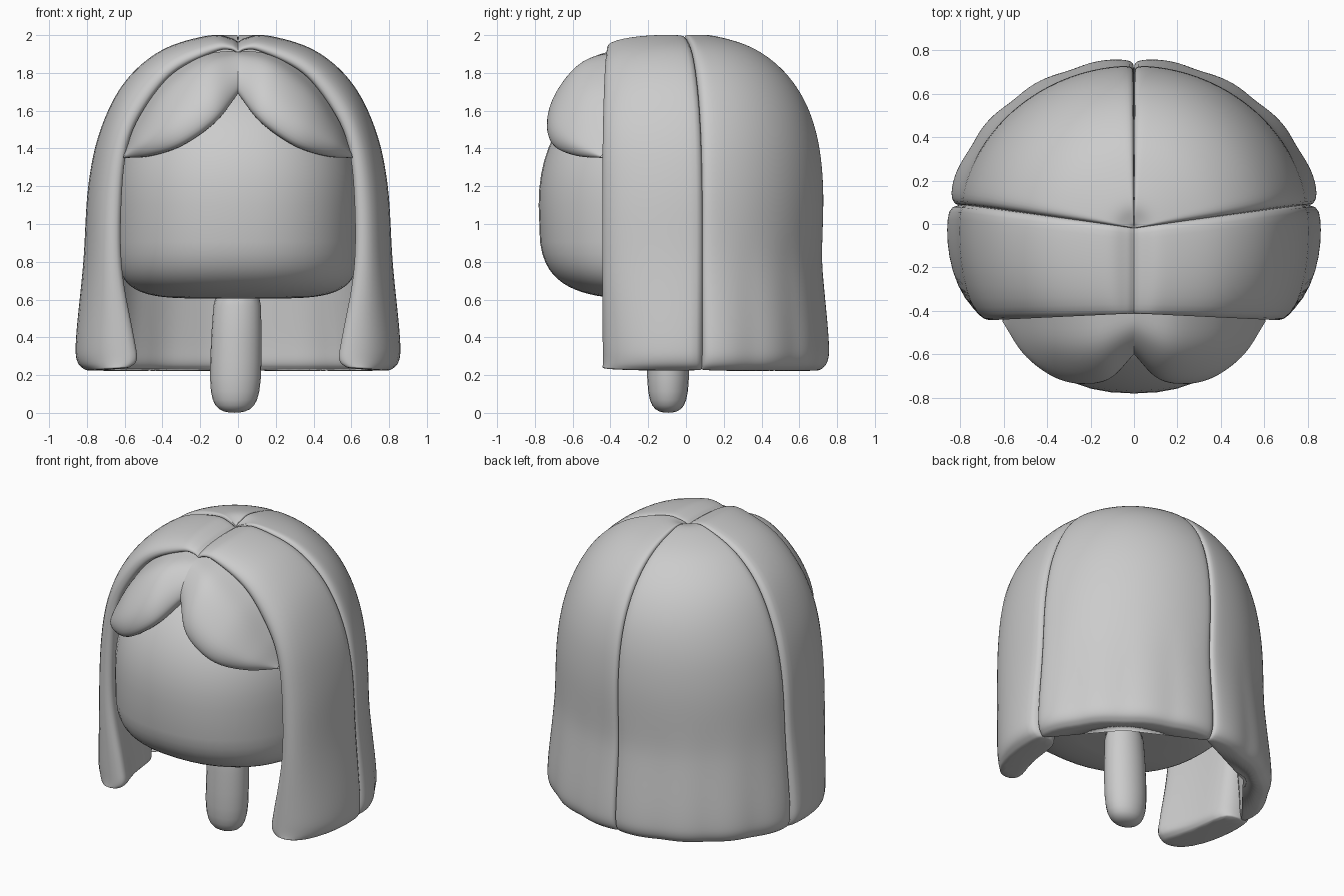
import bpy, bmesh, math
from mathutils import Vector

if "Cube" in bpy.data.objects:
    bpy.data.objects.remove(bpy.data.objects["Cube"])


def spline(pts, n):
    """Sample n+1 points on a smooth curve through the control points."""
    p = [Vector(q) for q in pts]
    p = [p[0] * 2 - p[1]] + p + [p[-1] * 2 - p[-2]]
    out, segs = [], len(pts) - 1
    for k in range(n + 1):
        f = k / n * segs
        i = min(int(f), segs - 1)
        t = f - i
        a, b, c, d = p[i:i + 4]
        out.append(0.5 * (2 * b + (c - a) * t + (2 * a - 5 * b + 4 * c - d) * t * t
                          + (3 * b - a - 3 * c + d) * t ** 3))
    return out


def loft(name, rings, closed=True, cap_start=False, cap_end=False, mirror=False, sub=1):
    """Skin a row of point rings into a smooth object."""
    bm = bmesh.new()
    vs = [[bm.verts.new(q) for q in r] for r in rings]
    n = len(vs[0])
    for a, b in zip(vs, vs[1:]):
        for j in range(n if closed else n - 1):
            k = (j + 1) % n
            bm.faces.new((a[j], a[k], b[k], b[j]))
    if cap_start:
        bm.faces.new(vs[0])
    if cap_end:
        bm.faces.new(vs[-1])
    bmesh.ops.remove_doubles(bm, verts=bm.verts, dist=1e-5)
    bmesh.ops.recalc_face_normals(bm, faces=bm.faces)
    me = bpy.data.meshes.new(name)
    bm.to_mesh(me)
    bm.free()
    for f in me.polygons:
        f.use_smooth = True
    ob = bpy.data.objects.new(name, me)
    bpy.context.collection.objects.link(ob)
    if mirror:
        m = ob.modifiers.new("mirror", 'MIRROR')
        m.use_mirror_merge = False
    if sub:
        s = ob.modifiers.new("smooth", 'SUBSURF')
        s.levels = s.render_levels = sub
    return ob


def panel(name, outer, inner, section, place):
    """Hair panel: section points (depth, across) between inner and outer profiles."""
    rings = []
    for o, i in zip(spline(outer, 40), spline(inner, 40)):
        rings.append([place(*i.lerp(o, s), a) for s, a in section])
    loft(name, rings, cap_end=True, mirror=True)


# Head: rounded on top, wide and squarer across the chin
def spow(v, e):
    return math.copysign(abs(v) ** e, v)


rings = []
for i in range(33):
    ph = -math.pi / 2 + math.pi * i / 32
    e, ey = (5, 3.6) if ph < 0 else (2.2, 2.2)
    c = max(math.cos(ph), 0)
    rx, ry = c ** (2 / e), c ** (2 / ey)
    z = 1.1 + spow(math.sin(ph), 2 / e) * (0.495 if ph < 0 else 0.72)
    if ph < 0:
        ry = max(0, 1 - ((1.1 - z) / 0.5) ** ey) ** (1 / ey) if i else 0
    ring = []
    for j in range(48):
        t = 2 * math.pi * j / 48
        x, y = spow(math.cos(t), 0.88), spow(math.sin(t), 0.88)
        ring.append((0.65 * rx * x, -0.05 + (0.73 if y < 0 else 0.62) * ry * y, z))
    rings.append(ring)
loft("head", rings, sub=0)

# Neck: tapered post with a rounded foot
rings = []
for r, z in [(0.03, 0.0), (0.09, 0.015), (0.125, 0.06), (0.145, 0.16), (0.14, 0.4), (0.13, 0.75)]:
    cx = -0.018 * (1 - z / 0.75)
    rings.append([(cx + r * math.cos(k * math.pi / 6),
                   -0.095 + 0.82 * r * math.sin(k * math.pi / 6), z) for k in range(12)])
loft("neck", rings, cap_start=True, cap_end=True)

# Shared outer hair profile (distance from the middle, height)
outer = [(0, 1.965), (0.04, 1.985), (0.15, 2.0), (0.4, 1.925), (0.6, 1.755), (0.73, 1.5),
         (0.795, 1.2), (0.82, 0.8), (0.86, 0.4), (0.853, 0.27), (0.8, 0.22)]

# Front side hair, from the parting down past the face
inner_front = [(0, 1.9), (0.04, 1.92), (0.12, 1.91), (0.34, 1.8), (0.5, 1.6), (0.585, 1.4),
               (0.615, 1.1), (0.61, 0.75), (0.545, 0.4), (0.53, 0.28), (0.58, 0.235)]
front_section = [(0.02, -0.445), (0.25, -0.455), (0.5, -0.43), (0.75, -0.35), (0.93, -0.22),
                 (1.0, -0.08), (0.99, 0.03), (0.95, 0.085), (0.7, 0.1), (0.4, 0.09),
                 (0.3, 0.0), (0.25, -0.15), (0.12, -0.3), (0.0, -0.40)]


def place_front(x, z, y):
    k = max(0, 1 - x / 0.8)
    return (x, y + 0.035 * k - 0.15 * k * (y + 0.44) / 0.54, z)


panel("front_side_hair", outer, inner_front, front_section, place_front)

# Back hair: one wide curved panel per side, breaking into locks low down
inner_back = [(0, 1.86), (0.04, 1.87), (0.13, 1.87), (0.33, 1.8), (0.49, 1.65), (0.61, 1.43),
              (0.67, 1.17), (0.695, 0.8), (0.73, 0.4), (0.74, 0.27), (0.77, 0.228)]
back_section = [(0.5, 0), (0.85, 0), (0.97, 1)]
back_section += [(1.0, 4 + k * 4) for k in range(19)]
back_section += [(0.97, 79.5), (0.85, 81.5), (0.6, 82), (0.3, 82)]
back_section += [(0.0, 78 - k * 6) for k in range(14)]


def place_back(r, z, t):
    low = min(max((1.0 - z) / 0.7, 0), 1)
    r += 0.014 * low * (abs(math.sin(math.radians(t * 180 / 20.5))) - 0.6)
    fy = 0.905 + 0.075 * min(max((z - 0.8) / 0.8, 0), 1)
    t = math.radians(t)
    return (r * math.sin(t), -0.02 + fy * r * math.cos(t), z)


panel("back_hair", outer, inner_back, back_section, place_back)

# Fringe: two swept leaves meeting at the parting
top = [(0, -0.36, 1.92), (0.2, -0.38, 1.89), (0.4, -0.38, 1.75), (0.53, -0.38, 1.56), (0.6, -0.40, 1.38)]
high = [(0, -0.48, 1.89), (0.18, -0.57, 1.84), (0.38, -0.57, 1.69), (0.52, -0.52, 1.5), (0.602, -0.43, 1.37)]
mid = [(0, -0.57, 1.80), (0.15, -0.70, 1.68), (0.34, -0.71, 1.54), (0.5, -0.61, 1.43), (0.605, -0.45, 1.36)]
low = [(0, -0.60, 1.70), (0.12, -0.715, 1.55), (0.3, -0.71, 1.42), (0.47, -0.60, 1.365), (0.605, -0.44, 1.35)]
tuck = [(0, -0.52, 1.69), (0.12, -0.60, 1.54), (0.3, -0.58, 1.42), (0.46, -0.5, 1.36), (0.6, -0.40, 1.35)]
rows = [spline(c, 20) for c in (top, high, mid, low, tuck)]
strips = [spline(col, 12) for col in zip(*rows)]
loft("fringe", strips, closed=False, mirror=True)
